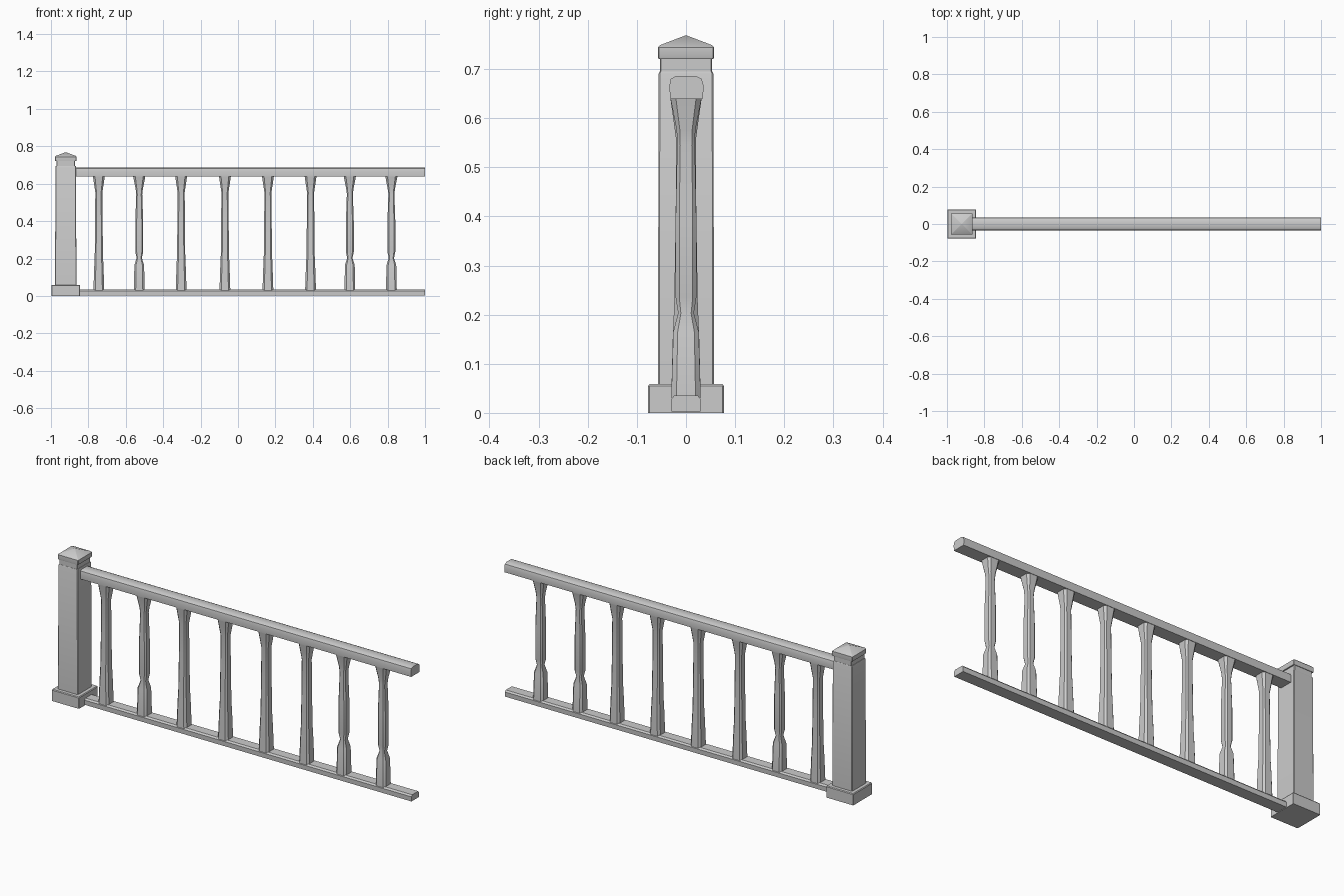
import bpy, bmesh

if "Cube" in bpy.data.objects:
    bpy.data.objects.remove(bpy.data.objects["Cube"])


def finish(name, bm, angle=0.6):
    bmesh.ops.recalc_face_normals(bm, faces=bm.faces)
    me = bpy.data.meshes.new(name)
    bm.to_mesh(me)
    bm.free()
    ob = bpy.data.objects.new(name, me)
    bpy.context.collection.objects.link(ob)
    bpy.ops.object.select_all(action='DESELECT')
    bpy.context.view_layer.objects.active = ob
    ob.select_set(True)
    bpy.ops.object.shade_smooth_by_angle(angle=angle)
    return ob


def skin(name, rings):
    """Join a stack of equal-length point rings and cap the ends."""
    bm = bmesh.new()
    loops = [[bm.verts.new(p) for p in ring] for ring in rings]
    n = len(loops[0])
    for a, b in zip(loops, loops[1:]):
        for i in range(n):
            j = (i + 1) % n
            bm.faces.new((a[i], a[j], b[j], b[i]))
    bm.faces.new(loops[0])
    bm.faces.new(loops[-1])
    return finish(name, bm)


def square_stack(name, x, levels, chamfer):
    """Chamfered square sections; levels are (z, half x, half y)."""
    rings = []
    for z, hx, hy in levels:
        k = 1 - chamfer
        outline = [(1, -k), (1, k), (k, 1), (-k, 1), (-1, k), (-1, -k), (-k, -1), (k, -1)]
        rings.append([(x + u * hx, v * hy, z) for u, v in outline])
    return skin(name, rings)


def rail(name, x0, x1, section):
    return skin(name, [[(x, y, z) for y, z in section] for x in (x0, x1)])


# Newel post with plinth and pointed cap
PX = -0.921
square_stack("post_base", PX, [(0.0, 0.077, 0.077), (0.055, 0.077, 0.077), (0.059, 0.074, 0.074)], 0.03)
square_stack("post_shaft", PX, [(0.05, 0.057, 0.057), (0.69, 0.055, 0.056), (0.695, 0.053, 0.054)], 0.05)
square_stack("post_neck", PX, [(0.69, 0.050, 0.053), (0.725, 0.050, 0.053)], 0.04)
square_stack("post_cap", PX, [(0.720, 0.056, 0.056), (0.724, 0.058, 0.057), (0.744, 0.058, 0.057),
                              (0.749, 0.052, 0.052), (0.768, 0.002, 0.002)], 0.04)

# Handrail with softened top edge, and flat bottom rail
rail("handrail", -0.88, 1.0, [(-0.032, 0.639), (0.034, 0.639), (0.036, 0.665), (0.032, 0.680),
                              (0.020, 0.686), (-0.020, 0.686), (-0.031, 0.680), (-0.034, 0.665)])
rail("bottom_rail", -0.86, 1.0, [(-0.030, 0.003), (0.030, 0.003), (0.031, 0.027),
                                 (0.024, 0.035), (-0.024, 0.035), (-0.031, 0.027)])

# Balusters: plain tapered or with a turned waist above the foot
plain = [(0.03, 0.029, 0.030), (0.15, 0.025, 0.027), (0.22, 0.022, 0.024), (0.40, 0.020, 0.021),
         (0.555, 0.019, 0.020), (0.60, 0.026, 0.026), (0.642, 0.032, 0.032)]
waisted = [(0.03, 0.029, 0.030), (0.165, 0.026, 0.026), (0.203, 0.014, 0.016), (0.235, 0.021, 0.021),
           (0.40, 0.021, 0.021), (0.545, 0.016, 0.018), (0.575, 0.020, 0.019), (0.642, 0.033, 0.032)]
positions = [-0.744, -0.528, -0.304, -0.07, 0.16, 0.388, 0.598, 0.82]
for i, x in enumerate(positions):
    levels = waisted if i in (1, 6, 7) else plain
    square_stack(f"baluster_{i + 1}", x, levels, 0.35)
